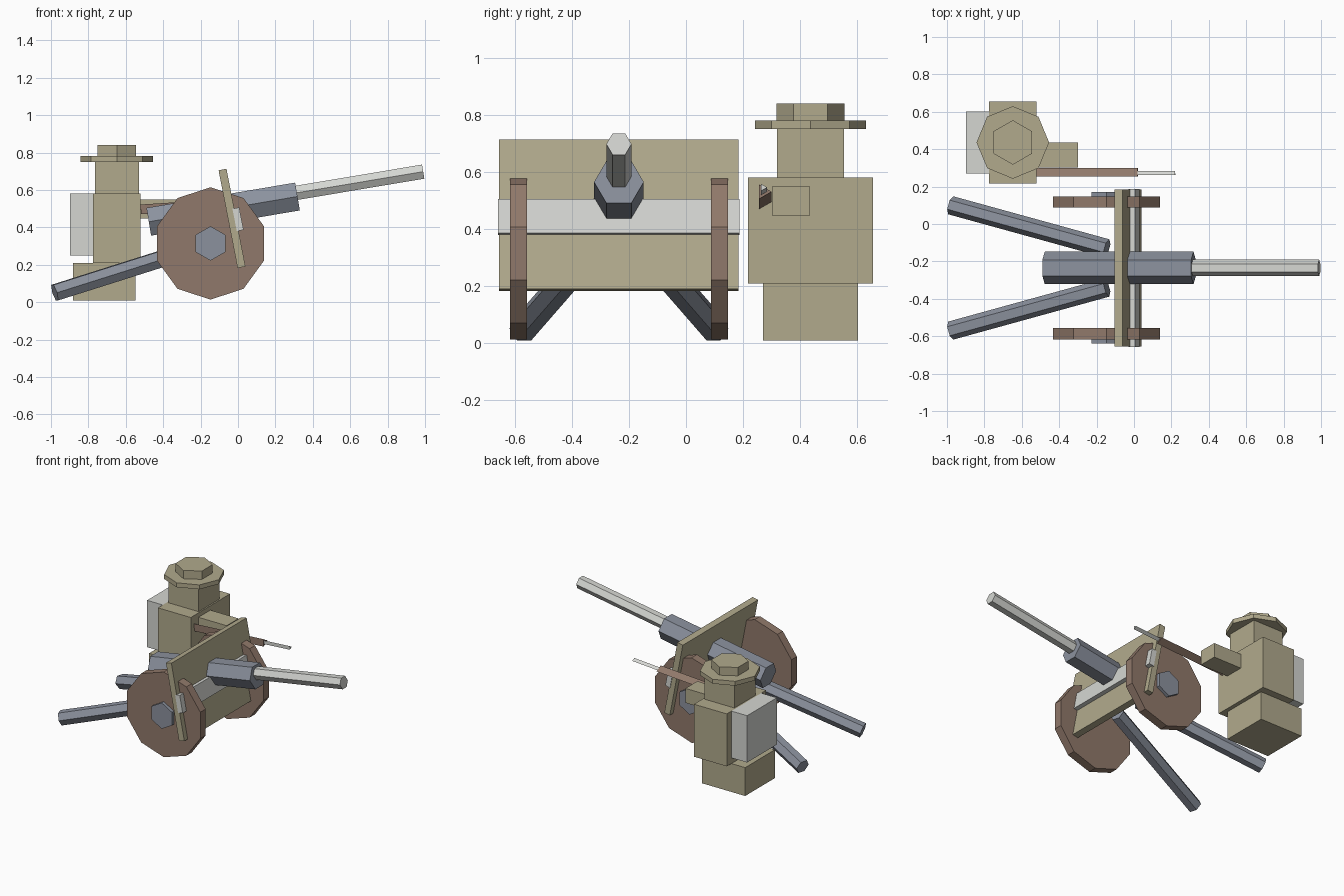
import bpy, bmesh
from math import cos, sin, radians, tau
from mathutils import Vector, Matrix

if "Cube" in bpy.data.objects:
    bpy.data.objects.remove(bpy.data.objects["Cube"])


def material(name, rgb):
    m = bpy.data.materials.new(name)
    m.use_nodes = True
    m.diffuse_color = (*rgb, 1)
    m.node_tree.nodes["Principled BSDF"].inputs["Base Color"].default_value = (*rgb, 1)
    return m


khaki = material("khaki", (0.44, 0.40, 0.265))
brown = material("wood brown", (0.28, 0.19, 0.145))
steel = material("blue grey steel", (0.26, 0.285, 0.34))
light = material("light grey", (0.66, 0.67, 0.64))


def finish(bm, name, mat):
    bmesh.ops.recalc_face_normals(bm, faces=bm.faces)
    mesh = bpy.data.meshes.new(name)
    bm.to_mesh(mesh)
    bm.free()
    mesh.materials.append(mat)
    ob = bpy.data.objects.new(name, mesh)
    bpy.context.collection.objects.link(ob)
    return ob


def box(name, mat, centre, size, pitch=0):
    """Box of a given size, tilted about the y axis."""
    bm = bmesh.new()
    m = (Matrix.Translation(centre) @ Matrix.Rotation(radians(pitch), 4, 'Y')
         @ Matrix.Diagonal((*size, 1)))
    bmesh.ops.create_cube(bm, size=1, matrix=m)
    return finish(bm, name, mat)


def span(name, mat, lo, hi):
    """Upright box between two opposite corners."""
    lo, hi = Vector(lo), Vector(hi)
    return box(name, mat, (lo + hi) / 2, hi - lo)


def prism(name, mat, sides, radius, start, end, turn=0):
    """Regular prism along the line from start to end."""
    start, end = Vector(start), Vector(end)
    d = (end - start).normalized()
    side = Vector((1, 0, 0)) if abs(d.z) > 0.99 else d.cross((0, 0, 1)).normalized()
    up = side.cross(d) if abs(d.z) < 0.99 else Vector((0, 1, 0))
    bm = bmesh.new()
    rings = []
    for p in (start, end):
        ring = []
        for i in range(sides):
            a = radians(turn) + tau * i / sides
            ring.append(bm.verts.new(p + radius * (cos(a) * side + sin(a) * up)))
        rings.append(ring)
        bm.faces.new(ring)
    for i in range(sides):
        j = (i + 1) % sides
        bm.faces.new((rings[0][i], rings[0][j], rings[1][j], rings[1][i]))
    return finish(bm, name, mat)


# Field gun: everything is symmetric about the plane y = MID
MID = -0.235

prism("gun_breech", steel, 6, 0.087, (-0.477, MID, 0.43), (0.318, MID, 0.565))
prism("gun_barrel", light, 6, 0.044, (0.25, MID, 0.574), (0.99, MID, 0.698))
box("gun_shield", khaki, (-0.032, MID, 0.448), (0.043, 0.838, 0.532), -11)
box("shield_band", light, (0.0, MID, 0.443), (0.037, 0.846, 0.122), -11)

for label, s in (("left", 1), ("right", -1)):
    def y(offset):
        return MID + s * offset
    prism(label + "_wheel", brown, 10, 0.30,
          (-0.147, y(0.322), 0.314), (-0.147, y(0.382), 0.314), 90)
    prism(label + "_hub", steel, 6, 0.092,
          (-0.147, y(0.33), 0.314), (-0.147, y(0.405), 0.314), 90)
    prism(label + "_trail", steel, 6, 0.05,
          (-0.98, y(0.335), 0.051), (-0.145, y(0.105), 0.315))

# Crew figure
span("crew_legs", khaki, (-0.883, 0.27, 0.01), (-0.548, 0.602, 0.21))
span("crew_torso", khaki, (-0.776, 0.217, 0.21), (-0.52, 0.654, 0.58))
span("crew_backpack", light, (-0.898, 0.27, 0.25), (-0.776, 0.602, 0.58))
span("crew_head", khaki, (-0.765, 0.318, 0.58), (-0.53, 0.553, 0.76))
span("crew_arm", khaki, (-0.53, 0.302, 0.447), (-0.30, 0.435, 0.549))
HEAD = (-0.648, 0.436)
prism("helmet_brim", khaki, 8, 0.194, (*HEAD, 0.75), (*HEAD, 0.781))
prism("helmet_crown", khaki, 6, 0.119, (*HEAD, 0.775), (*HEAD, 0.84), 90)

# Rifle held at the crew figure's side
prism("rifle_stock", brown, 3, 0.03, (-0.52, 0.27, 0.496), (0.02, 0.27, 0.531), 180)
prism("rifle_barrel", light, 3, 0.0145, (0.0, 0.27, 0.531), (0.22, 0.27, 0.546), 180)
